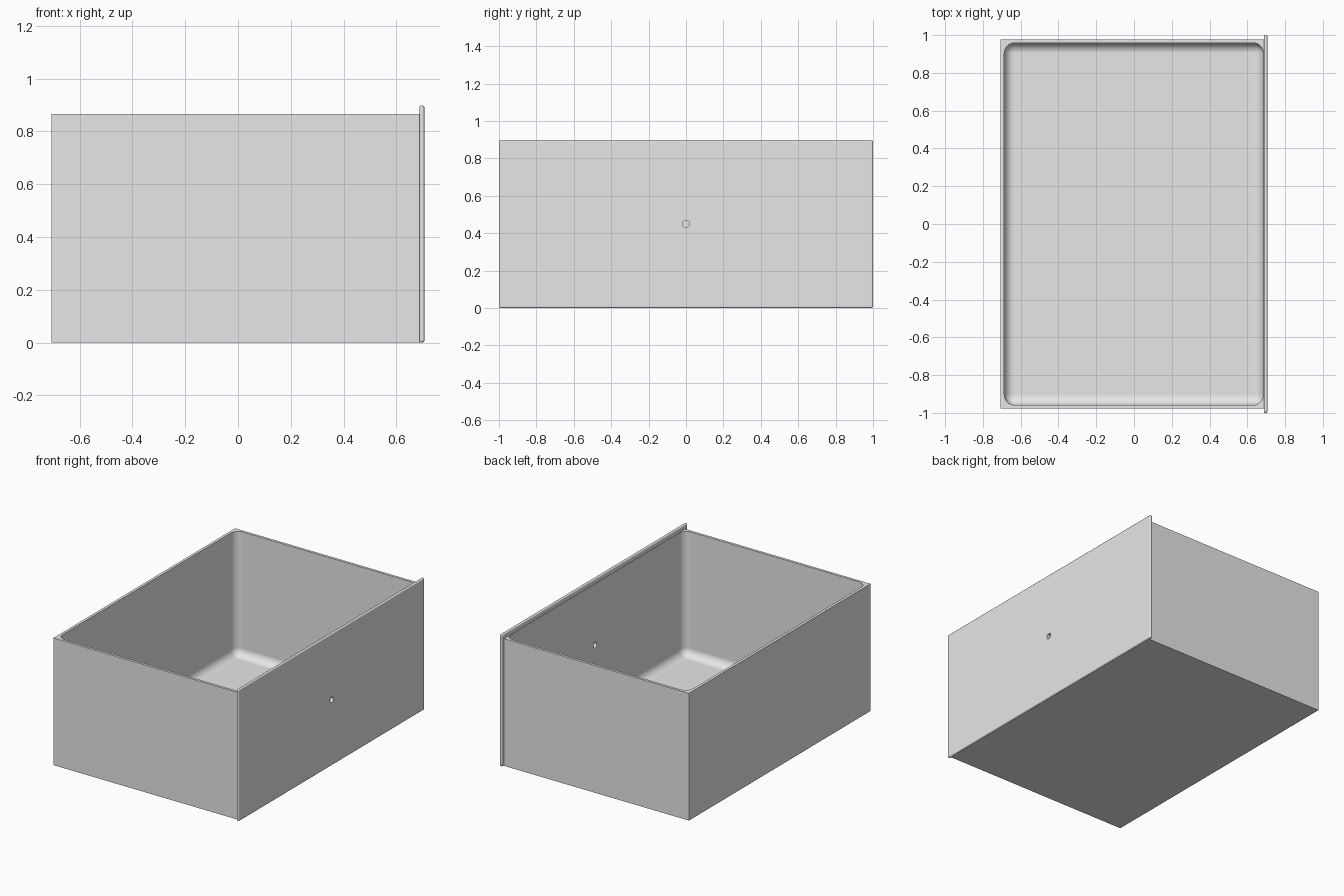
import bpy
import math
from mathutils import Vector

cube = bpy.data.objects.get("Cube")
if cube:
    bpy.data.objects.remove(cube, do_unlink=True)

grey = bpy.data.materials.new("light_grey")
grey.use_nodes = True
grey.diffuse_color = (0.8, 0.8, 0.8, 1)
grey.node_tree.nodes["Principled BSDF"].inputs["Base Color"].default_value = (0.8, 0.8, 0.8, 1)


def activate(obj):
    bpy.ops.object.select_all(action="DESELECT")
    obj.select_set(True)
    bpy.context.view_layer.objects.active = obj


def apply_modifier(obj, kind, **settings):
    activate(obj)
    mod = obj.modifiers.new(kind.lower(), kind)
    for key, value in settings.items():
        setattr(mod, key, value)
    bpy.ops.object.modifier_apply(modifier=mod.name)


def box(name, low, high, bevel=0, segments=4):
    """Box between two corners, with optional rounded edges."""
    low, high = Vector(low), Vector(high)
    bpy.ops.mesh.primitive_cube_add(size=1, location=(low + high) / 2)
    obj = bpy.context.object
    obj.name = name
    obj.scale = high - low
    bpy.ops.object.transform_apply(location=True, rotation=False, scale=True)
    obj.data.materials.append(grey)
    if bevel:
        apply_modifier(obj, "BEVEL", width=bevel, segments=segments)
    return obj


def cut(obj, cutter):
    apply_modifier(obj, "BOOLEAN", operation="DIFFERENCE", solver="EXACT", object=cutter)


def finish(obj):
    activate(obj)
    bpy.ops.object.shade_smooth_by_angle(angle=math.radians(35))
    mod = obj.modifiers.new("clean_shading", "WEIGHTED_NORMAL")
    mod.keep_sharp = True


# Open tray and the overlapping front panel
tray = box("drawer_tray", (-0.706, -0.977, 0), (0.695, 0.977, 0.866))
panel = box("drawer_front_panel", (0.687, -1, 0.001), (0.706, 1, 0.898), 0.008)

# Rounded hollow of the tray
hollow = box("hollow_cutter", (-0.687, -0.959, 0.02), (0.685, 0.959, 1.2), 0.055, 8)
cut(tray, hollow)

# Handle screw hole through the panel and the tray wall
bpy.ops.mesh.primitive_cylinder_add(vertices=32, radius=0.019, depth=0.2,
                                    location=(0.69, 0, 0.45),
                                    rotation=(0, math.pi / 2, 0))
hole = bpy.context.object
hole.name = "hole_cutter"
hole.data.materials.append(grey)
for part in (tray, panel):
    cut(part, hole)
    finish(part)

for cutter in (hollow, hole):
    bpy.data.objects.remove(cutter, do_unlink=True)
